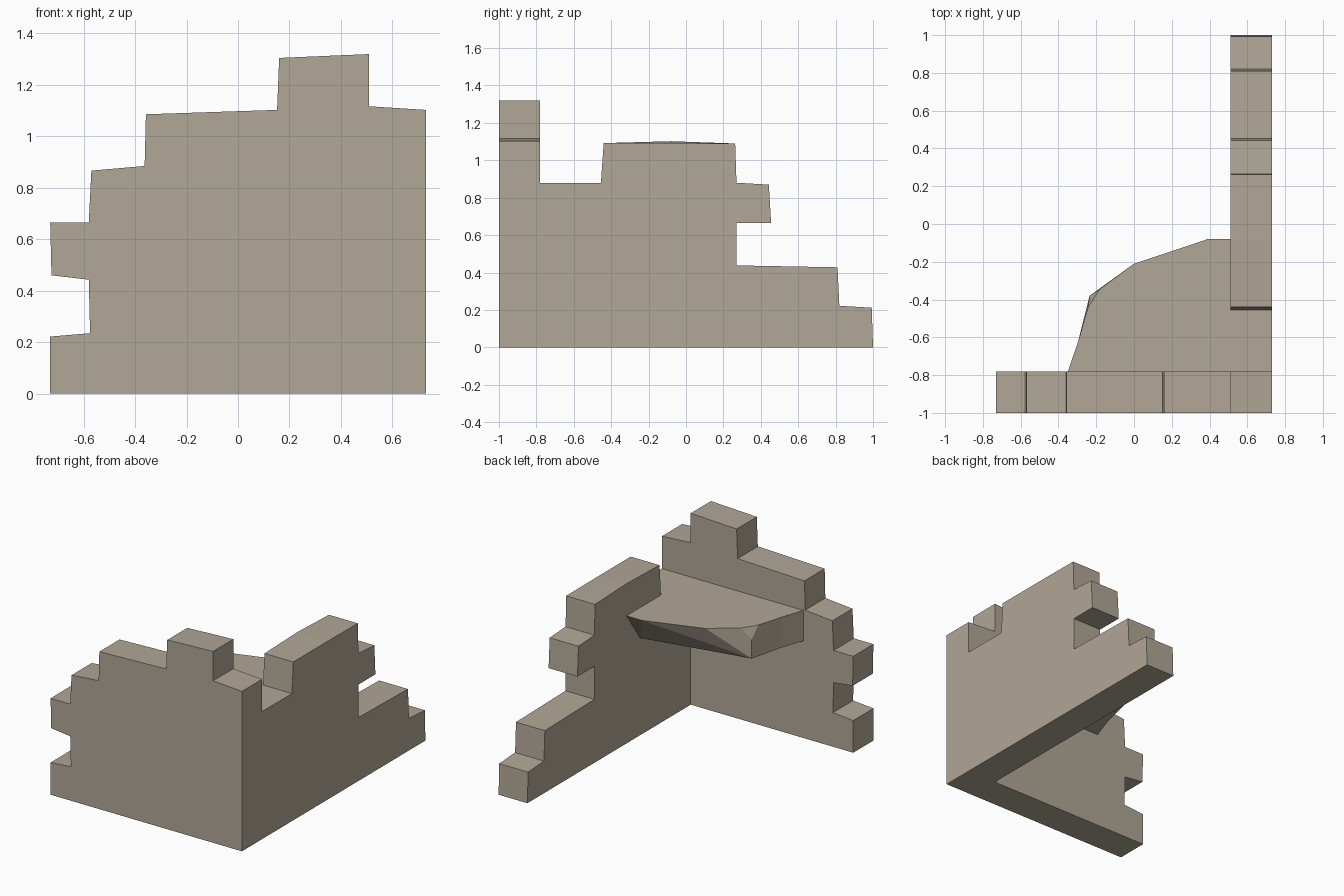
import bpy, bmesh
from mathutils import Vector

if "Cube" in bpy.data.objects:
    bpy.data.objects.remove(bpy.data.objects["Cube"])

stone = bpy.data.materials.new("beige stone")
stone.diffuse_color = (0.44, 0.385, 0.308, 1)
stone.use_nodes = True
stone.node_tree.nodes["Principled BSDF"].inputs["Base Color"].default_value = stone.diffuse_color


def finish(name, bm):
    bmesh.ops.recalc_face_normals(bm, faces=bm.faces[:])
    mesh = bpy.data.meshes.new(name)
    bm.to_mesh(mesh)
    bm.free()
    mesh.materials.append(stone)
    obj = bpy.data.objects.new(name, mesh)
    bpy.context.collection.objects.link(obj)
    return obj


def wall(name, profile, to_near, to_far):
    """Closed wall from a 2D outline placed on its two sides."""
    bm = bmesh.new()
    near = [bm.verts.new(to_near(u, z)) for u, z in profile]
    far = [bm.verts.new(to_far(u, z)) for u, z in profile]
    bm.faces.new(near)
    bm.faces.new(far)
    n = len(profile)
    for i in range(n):
        j = (i + 1) % n
        bm.faces.new((near[i], near[j], far[j], far[i]))
    return finish(name, bm)


# Front wall with broken, stepped brick edge
wall("front_wall",
     [(-.73, 0), (.73, 0), (.73, 1.103), (.51, 1.117), (.51, 1.32), (.16, 1.305),
      (.152, 1.103), (-.358, 1.086), (-.363, .885), (-.57, .867), (-.58, .665),
      (-.73, .665), (-.725, .46), (-.58, .443), (-.575, .235), (-.73, .222)],
     lambda u, z: (u, -1, z), lambda u, z: (u, -.78, z))

# Side wall, whose top edge rises slightly on the inner side
wall("side_wall",
     [(-.78, 0), (1, 0), (.993, .212), (.82, .222), (.81, .428), (.27, .438),
      (.27, .665), (.455, .665), (.443, .87), (.27, .88), (.263, 1.09),
      (-.08, 1.092), (-.44, 1.092), (-.455, .88), (-.78, .88)],
     lambda u, z: (.73, u, z),
     lambda u, z: (.51, u, z + (.01 if u == -.08 else 0)))

# Broken upper floor slab wedged in the corner
TOP, LOW = .88, .67
bm = bmesh.new()
top = [bm.verts.new((x, y, TOP)) for x, y in
       [(-.35, -.78), (-.295, -.62), (-.243, -.44), (-.18, -.344),
        (0, -.21), (.39, -.08), (.51, -.08), (.51, -.78)]]
low = [bm.verts.new((x, y, LOW)) for x, y in
       [(-.35, -.78), (-.295, -.62), (-.235, -.38), (.51, -.23), (.51, -.78)]]
chip = bm.verts.new((-.235, -.38, .80))
for f in [top, low,
          (top[0], top[1], low[1], low[0]),
          (top[1], top[2], chip, low[2], low[1]),
          (top[2], top[3], chip),
          (top[3], top[4], low[2], chip),
          (top[4], top[5], low[2]),
          (top[5], low[3], low[2]),
          (top[5], top[6], low[3]),
          (top[6], top[7], low[4], low[3]),
          (top[7], top[0], low[0], low[4])]:
    bm.faces.new(f)
finish("floor_slab", bm)
